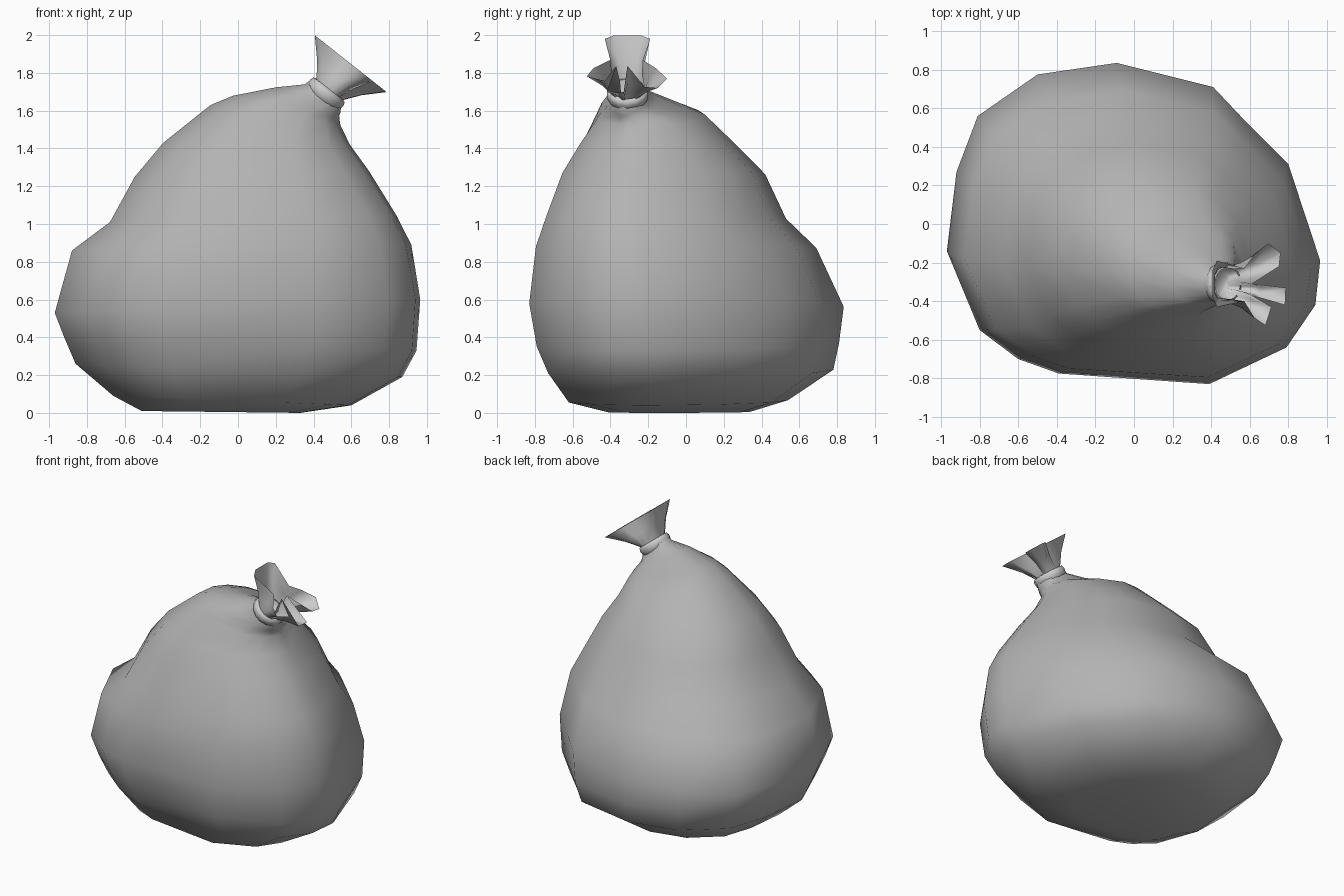
import bpy, bmesh, math
from mathutils import Vector


def loft(name, rings, cap_start=False, mat=None):
    bm = bmesh.new()
    loops = [[bm.verts.new(p) for p in ring] for ring in rings]
    n = len(loops[0])
    for a, b in zip(loops, loops[1:]):
        for i in range(n):
            j = (i + 1) % n
            bm.faces.new((a[i], a[j], b[j], b[i]))
    if cap_start:
        bm.faces.new(loops[0][::-1])
    bmesh.ops.recalc_face_normals(bm, faces=bm.faces)
    mesh = bpy.data.meshes.new(name)
    bm.to_mesh(mesh)
    bm.free()
    for f in mesh.polygons:
        f.use_smooth = True
    if mat:
        mesh.materials.append(mat)
    obj = bpy.data.objects.new(name, mesh)
    bpy.context.collection.objects.link(obj)
    return obj


# Dark grey plastic for the sack
dark = bpy.data.materials.new("dark_grey")
dark.diffuse_color = (0.45, 0.45, 0.45, 1)

# Plan outline of the sack, counter-clockwise
outline = [(0.965, -0.19), (0.80, 0.31), (0.58, 0.53), (0.41, 0.71), (-0.09, 0.835),
           (-0.50, 0.775), (-0.81, 0.56), (-0.92, 0.27), (-0.97, -0.14), (-0.80, -0.55),
           (-0.60, -0.70), (-0.39, -0.775), (0.39, -0.83), (0.79, -0.64), (0.94, -0.42)]

# Rings: left x, left z, right x, right z, front y, back y, roundness
body_rings = [
    (-0.51, 0.01, 0.33, 0.00, -0.41, 0.34, 0.0),
    (-0.66, 0.09, 0.60, 0.04, -0.62, 0.54, 0.0),
    (-0.86, 0.26, 0.87, 0.19, -0.73, 0.78, 0.0),
    (-0.92, 0.40, 0.945, 0.33, -0.79, 0.81, 0.0),
    (-0.97, 0.53, 0.965, 0.60, -0.83, 0.835, 0.0),
    (-0.88, 0.86, 0.92, 0.89, -0.80, 0.69, 0.1),
    (-0.68, 1.01, 0.84, 1.05, -0.75, 0.53, 0.2),
    (-0.55, 1.25, 0.70, 1.28, -0.67, 0.42, 0.4),
    (-0.40, 1.43, 0.60, 1.42, -0.58, 0.26, 0.6),
    (-0.15, 1.63, 0.55, 1.52, -0.49, 0.10, 0.8),
    (-0.03, 1.68, 0.545, 1.55, -0.465, -0.02, 1.0),
    (0.20, 1.725, 0.54, 1.57, -0.43, -0.15, 1.0),
    (0.35, 1.74, 0.545, 1.59, -0.40, -0.21, 1.0),
    (0.40, 1.775, 0.55, 1.64, -0.40, -0.22, 1.0),
]


def body_ring(lx, lz, rx, rz, fy, by, roundness):
    pts = []
    for x, y in outline:
        u, v = (x + 0.97) / 1.935, (y + 0.83) / 1.665
        a = math.atan2(v - 0.5, u - 0.5)
        u += (0.5 + 0.5 * math.cos(a) - u) * roundness
        v += (0.5 + 0.5 * math.sin(a) - v) * roundness
        pts.append((lx + (rx - lx) * u, fy + (by - fy) * v, lz + (rz - lz) * u))
    return pts


loft("sack_body", [body_ring(*r) for r in body_rings], cap_start=True, mat=dark)

# Tilted frame of the neck
side = Vector((0.785, 0, -0.62)).normalized()
across = Vector((0, 1, 0))
axis = Vector((0.62, 0, 0.785)).normalized()

# Tie band around the neck
tie = []
for r, h in [(0.095, -0.045), (0.108, -0.03), (0.112, 0.0), (0.105, 0.02), (0.085, 0.025)]:
    c = Vector((0.47, -0.31, 1.695)) + axis * h
    tie.append([c + (side * math.cos(a) + across * math.sin(a)) * r
                for a in (i * math.tau / 14 for i in range(14))])
loft("tie_band", tie)

# Gathered, four-lobed flare above the tie
rim = [(0.245, -0.02), (0.02, 0.0), (0.20, 0.09), (0.21, 0.16), (0.13, 0.21),
       (0.04, 0.15), (-0.03, 0.08), (-0.21, 0.12), (-0.24, 0.07), (-0.24, -0.07),
       (-0.21, -0.12), (-0.03, -0.09), (0.04, -0.18), (0.11, -0.215), (0.15, -0.12),
       (0.02, -0.06), (0.24, -0.11)]
angles = [-8, 14, 30, 45, 62, 82, 104, 130, 158, 202, 230, 256, 278, 298, 315, 330, 342]
base_c = Vector((0.485, -0.31, 1.715))
rim_c = Vector((0.595, -0.31, 1.85))
throat, base, mid, edge = [], [], [], []
for (s, t), deg in zip(rim, angles):
    a = math.radians(deg)
    d = side * math.cos(a) + across * math.sin(a)
    r = 0.065 if abs(s) < 0.025 else 0.095
    e = rim_c + side * s + across * t
    b = base_c + d * r
    throat.append(base_c - axis * 0.06 + d * r * 0.7)
    base.append(b)
    mid.append(b.lerp(e, 0.45) - d * 0.01)
    edge.append(e)
loft("gathered_top", [throat, base, mid, edge], cap_start=True)
